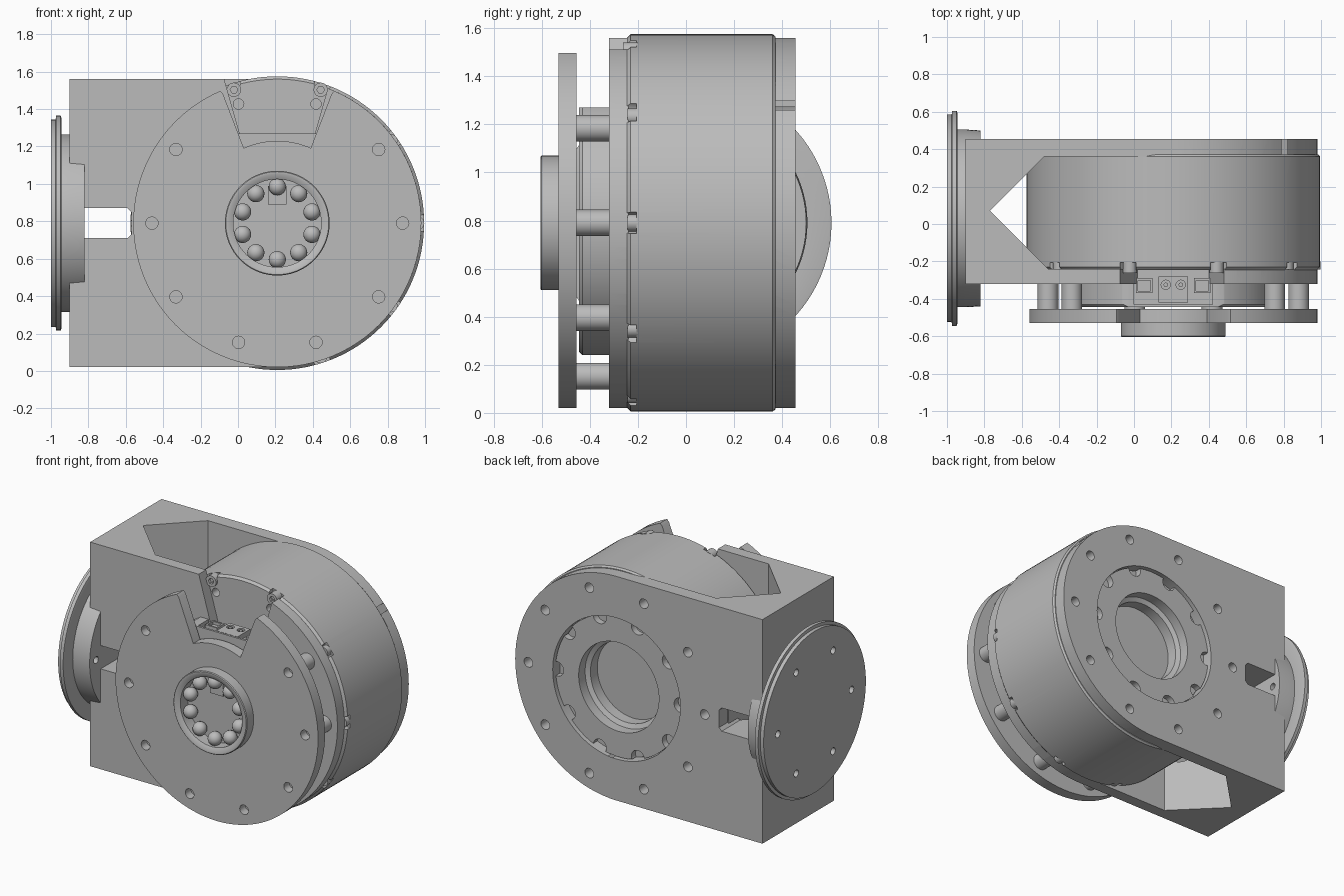
import bpy, bmesh
from math import sin, cos, pi, radians
from mathutils import Vector

if "Cube" in bpy.data.objects:
    bpy.data.objects.remove(bpy.data.objects["Cube"])

CX, CZ = 0.21, 0.79          # main axis, running along y
FY = 0.03                    # side flange axis, running along x
STEP = radians(36)

grey = bpy.data.materials.new("satin_grey")
grey.use_nodes = True
grey.diffuse_color = (0.5, 0.5, 0.5, 1)
grey.node_tree.nodes["Principled BSDF"].inputs["Base Color"].default_value = (0.5, 0.5, 0.5, 1)
parts = []


def finish(name, bm):
    bmesh.ops.remove_doubles(bm, verts=bm.verts, dist=1e-5)
    bmesh.ops.recalc_face_normals(bm, faces=bm.faces)
    me = bpy.data.meshes.new(name)
    bm.to_mesh(me)
    bm.free()
    me.materials.append(grey)
    ob = bpy.data.objects.new(name, me)
    bpy.context.collection.objects.link(ob)
    parts.append(ob)
    return ob


def place(axis, u, v, t):
    return {"x": (t, u, v), "y": (u, t, v), "z": (u, v, t)}[axis]


def add_prism(bm, pts, axis, a, b):
    lo = [bm.verts.new(place(axis, u, v, a)) for u, v in pts]
    hi = [bm.verts.new(place(axis, u, v, b)) for u, v in pts]
    bm.faces.new(lo)
    bm.faces.new(hi)
    for i in range(len(pts)):
        j = (i + 1) % len(pts)
        bm.faces.new((lo[i], lo[j], hi[j], hi[i]))


def prism(name, pts, axis, a, b):
    bm = bmesh.new()
    add_prism(bm, pts, axis, a, b)
    return finish(name, bm)


def arc(cu, cv, r, a0, a1, n):
    return [(cu + r * cos(radians(a0 + (a1 - a0) * i / n)),
             cv + r * sin(radians(a0 + (a1 - a0) * i / n))) for i in range(n + 1)]


def rect(u0, u1, v0, v1):
    return [(u0, v0), (u1, v0), (u1, v1), (u0, v1)]


def rods(name, centres, r, axis, a, b, n=20):
    """One mesh holding a round rod at every centre."""
    bm = bmesh.new()
    for u, v in centres:
        add_prism(bm, arc(u, v, r, 0, 360, n)[:-1], axis, a, b)
    return finish(name, bm)


def lathe(name, profile, axis, cu, cv, n=96):
    """Turn (radius, position) points about an axis."""
    bm = bmesh.new()
    rings = [[bm.verts.new(place(axis, cu + r * cos(2 * pi * i / n), cv + r * sin(2 * pi * i / n), t))
              for i in range(n)] for r, t in profile]
    for p, q in zip(rings, rings[1:]):
        for i in range(n):
            bm.faces.new((p[i], p[(i + 1) % n], q[(i + 1) % n], q[i]))
    bmesh.ops.dissolve_degenerate(bm, edges=bm.edges, dist=1e-6)
    return finish(name, bm)


def cut(target, *cutters):
    bpy.context.view_layer.objects.active = target
    for c in cutters:
        m = target.modifiers.new("cut", "BOOLEAN")
        m.operation, m.solver, m.object = "DIFFERENCE", "EXACT", c
        bpy.ops.object.modifier_apply(modifier=m.name)
        parts.remove(c)
        bpy.data.objects.remove(c)


def circle(r, skip=()):
    return [(CX + r * cos(k * STEP), CZ + r * sin(k * STEP)) for k in range(10) if k not in skip]


def ring_of(r, angles):
    return [(CX + r * cos(radians(a)), CZ + r * sin(radians(a))) for a in angles]


top_pair = (72, 108)
wedge = [(-0.10, 1.65), (0.02, 1.23), (0.40, 1.23), (0.52, 1.65)]

# Mounting bracket: rounded block, hollowed for the motor, with V relief and slot
bracket = prism("bracket", [(-0.9, 0.02), *arc(CX, CZ, 0.77, -90, 90, 48), (-0.9, 1.56)], "y", -0.32, 0.455)
cut(bracket,
    prism("v_cut", [(-0.77, 0.07), (-0.48, 0.36), (1.2, 0.36), (1.2, -0.24), (-0.46, -0.24)], "z", -0.2, 1.8),
    lathe("motor_cut", [(0, -0.24), (0.79, -0.24), (0.79, 0.36), (0, 0.36)], "y", CX, CZ),
    prism("slot_cut", [(-1, 0.71), (-0.59, 0.71), (-0.57, 0.73), (-0.57, 0.85), (-0.59, 0.87), (-1, 0.87)],
          "y", -0.5, 0.6),
    prism("plug_cut", wedge, "y", -0.6, -0.2),
    rods("back_bore", [(CX, CZ)], 0.485, "y", 0.3, 0.6, 96),
    rods("back_holes", circle(0.67), 0.033, "y", 0.34, 0.6),
    rods("tool_holes", [(FY + s * 0.2, CZ + t * 0.35) for s in (-1, 1) for t in (-1, 1)],
         0.06, "x", -0.88, -0.45))

# Motor housing with stepped rear bore, rim notches and scalloped rear ring
housing = lathe("motor_housing", [
    (0, -0.245), (0.77, -0.245), (0.785, -0.23), (0.785, 0.36), (0.775, 0.372), (0.48, 0.372),
    (0.48, 0.43), (0.305, 0.43), (0.305, 0.36), (0.275, 0.345), (0.275, 0.27), (0, 0.27)], "y", CX, CZ, 128)
cut(housing,
    rods("rim_notches", circle(0.785), 0.045, "y", -0.3, -0.205),
    rods("scallops", circle(0.47), 0.05, "y", 0.385, 0.5),
    rods("front_holes", ring_of(0.67, top_pair), 0.028, "y", -0.3, -0.18))
rods("rim_screws", circle(0.75), 0.036, "y", -0.243, -0.2)
sockets = rods("top_screws", ring_of(0.75, top_pair), 0.038, "y", -0.262, -0.2)
cut(sockets, rods("socket_cut", ring_of(0.75, top_pair), 0.02, "y", -0.3, -0.24, 6))

# Inner drive body with flat top and a deck for the plugs
body = lathe("drive_body", [(0, -0.445), (0.535, -0.445), (0.55, -0.43), (0.55, -0.24), (0, -0.24)], "y", CX, CZ)
cut(body,
    prism("flat_cut", rect(-1, 1.5, 1.27, 2), "y", -0.6, 0),
    prism("deck_cut", rect(0.0, 0.42, 1.23, 2), "y", -0.43, -0.1))

# Plugs on the deck
centre_plug = prism("centre_plug", rect(0.13, 0.29, -0.42, -0.28), "z", 1.2, 1.265)
cut(centre_plug, rods("pin_cut", [(0.17, -0.325), (0.25, -0.325)], 0.025, "z", 1.24, 1.3))
rods("plug_pins", [(0.17, -0.325), (0.25, -0.325)], 0.012, "z", 1.22, 1.262, 12)
for side, (u0, u1) in (("right", (0.01, 0.10)), ("left", (0.32, 0.41))):
    plug = prism(side + "_plug", rect(u0, u1, -0.37, -0.29), "z", 1.2, 1.255)
    cut(plug, prism("plug_hole", rect(u0 + 0.012, u1 - 0.012, -0.358, -0.302), "z", 1.235, 1.3))

# Standoffs carrying the output disc
rods("standoffs", circle(0.67, (2, 3)), 0.055, "y", -0.46, -0.31, 32)

# Output disc with raised hub
disc = lathe("output_disc", [
    (0, -0.51), (0.235, -0.51), (0.235, -0.59), (0.262, -0.605), (0.275, -0.605), (0.28, -0.6),
    (0.28, -0.53), (0.77, -0.53), (0.77, -0.455), (0, -0.455)], "y", CX, CZ)
cut(disc,
    prism("disc_notch", [*arc(CX, CZ, 0.44, 114, 66, 14), (0.5, 1.48), (0.535, 1.52), (0.6, 1.7),
                         (-0.18, 1.7), (-0.115, 1.52), (-0.08, 1.48)], "y", -0.56, -0.4),
    rods("disc_holes", circle(0.67, (2, 3)), 0.033, "y", -0.6, -0.47))

# Bearing balls and key inside the hub
bm = bmesh.new()
for k in range(10):
    a = pi / 2 + k * STEP
    s = bmesh.ops.create_uvsphere(bm, u_segments=20, v_segments=12, radius=0.046)
    bmesh.ops.translate(bm, verts=s["verts"], vec=Vector((CX + 0.195 * cos(a), -0.55, CZ + 0.195 * sin(a))))
finish("bearing_balls", bm)
prism("hub_key", rect(0.16, 0.26, 0.89, 0.99), "y", -0.535, -0.5)

# Side flange with stepped rim and six screw holes
flange = lathe("side_flange", [
    (0, -1), (0.555, -1), (0.555, -0.975), (0.575, -0.972), (0.575, -0.948), (0.565, -0.945),
    (0.475, -0.945), (0.475, -0.9), (0.47, -0.82), (0, -0.82)], "x", FY, CZ)
cut(flange, rods("flange_holes", arc(FY, CZ, 0.4, 0, 300, 5), 0.024, "x", -1.1, -0.8))

# Smooth round walls, keep edges sharp
bpy.ops.object.select_all(action="DESELECT")
for ob in parts:
    ob.select_set(True)
bpy.context.view_layer.objects.active = bracket
bpy.ops.object.shade_smooth_by_angle(angle=radians(30))
